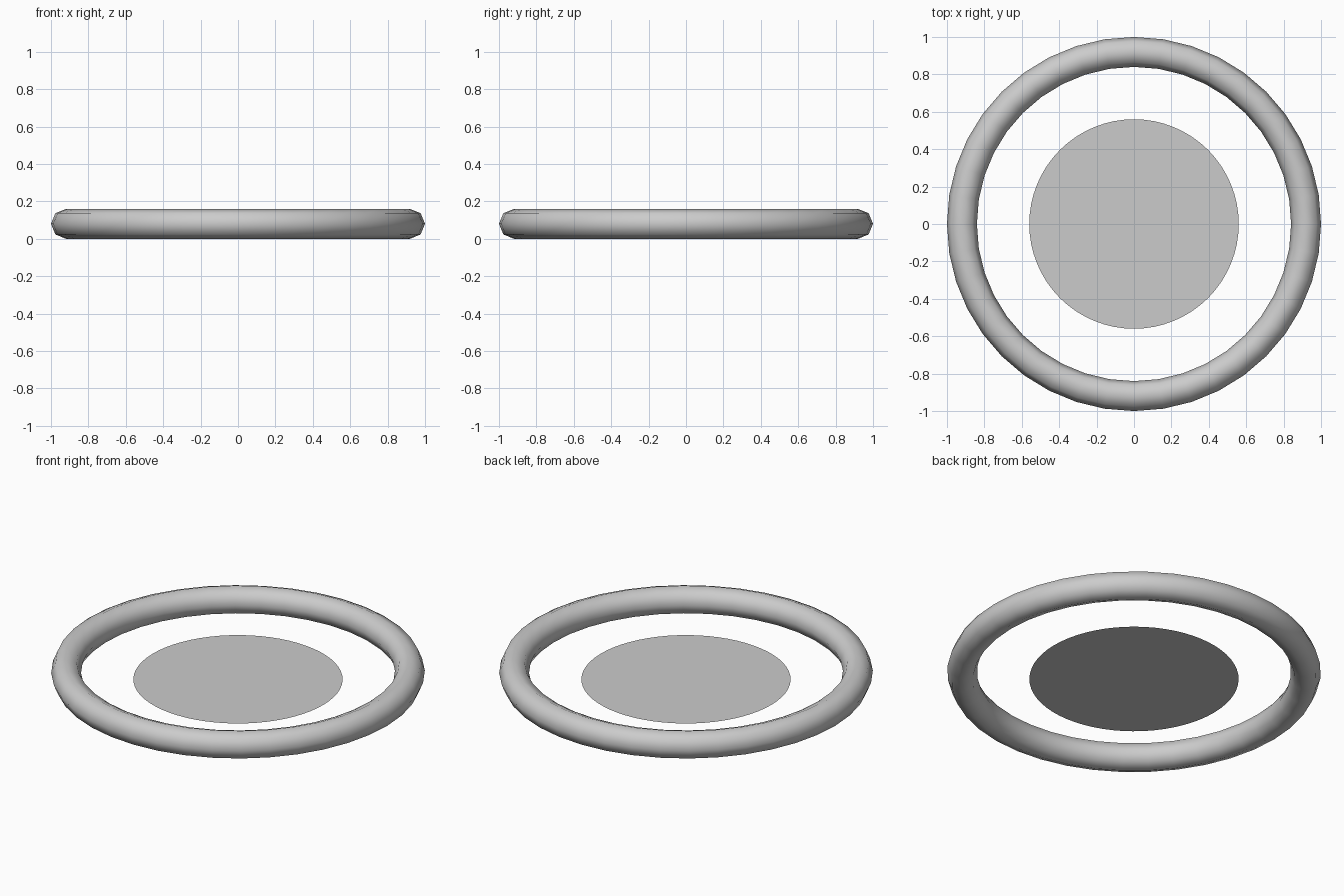
import bpy

if "Cube" in bpy.data.objects:
    bpy.data.objects.remove(bpy.data.objects["Cube"])

# Outer ring: eight-sided tube resting on the floor
bpy.ops.mesh.primitive_torus_add(
    major_radius=0.92, minor_radius=0.08,
    major_segments=40, minor_segments=8, location=(0, 0, 0.08))
ring = bpy.context.object
ring.name = "outer_ring"
bpy.ops.object.shade_smooth()

# Central disc: thin flat sheet floating inside the ring
bpy.ops.mesh.primitive_circle_add(
    vertices=64, radius=0.56, fill_type='NGON', location=(0, 0, 0.036))
disc = bpy.context.object
disc.name = "centre_disc"
